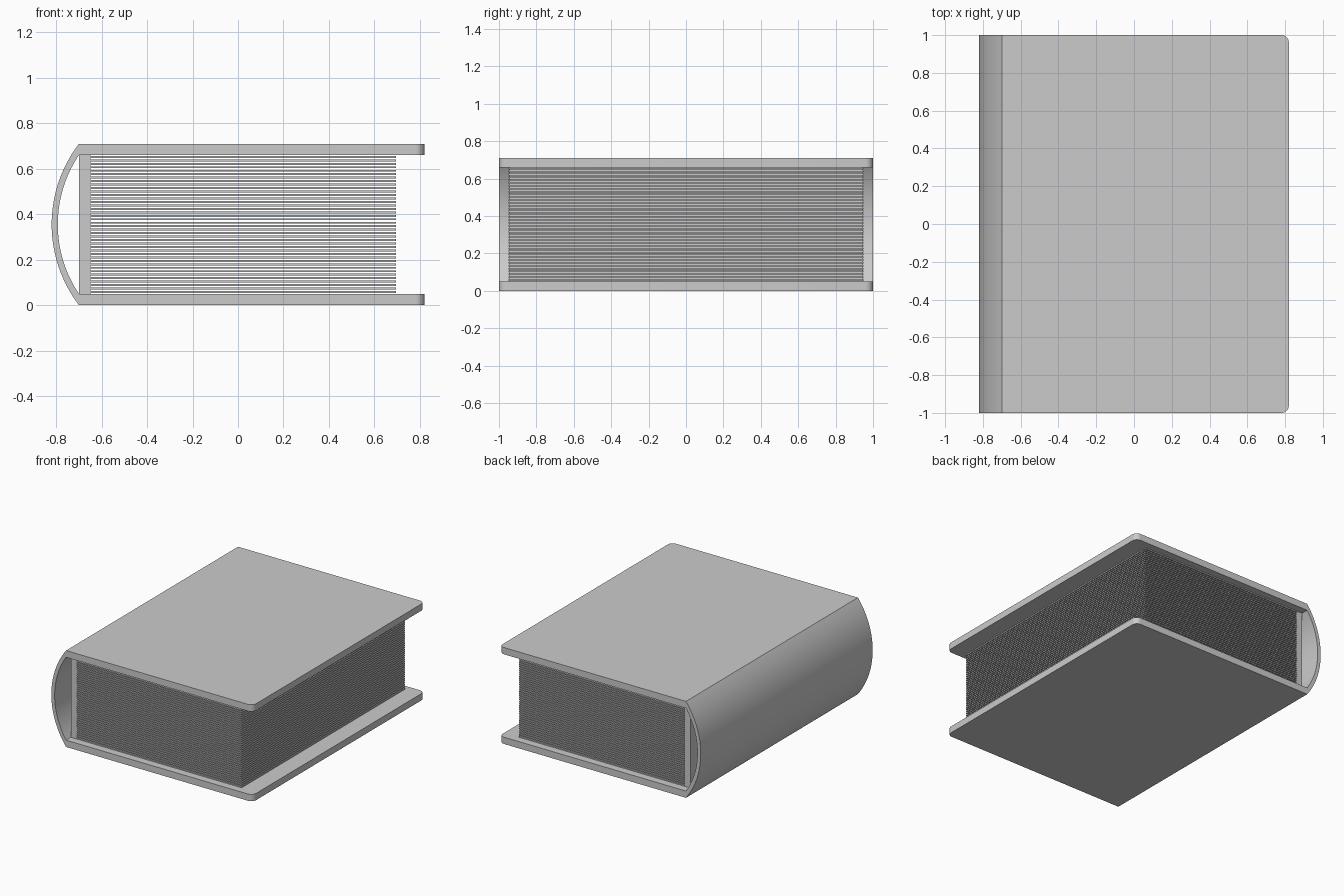
import bpy, bmesh, math

if "Cube" in bpy.data.objects:
    bpy.data.objects.remove(bpy.data.objects["Cube"])

H, T = 0.71, 0.05            # total height, cover thickness
X0, X1 = -0.70, 0.82         # hinge edge, fore edge of covers


def mesh_object(name, bm):
    bmesh.ops.recalc_face_normals(bm, faces=bm.faces)
    me = bpy.data.meshes.new(name)
    bm.to_mesh(me)
    bm.free()
    ob = bpy.data.objects.new(name, me)
    bpy.context.collection.objects.link(ob)
    return ob


def extrude_profile(name, points, offset):
    bm = bmesh.new()
    face = bm.faces.new([bm.verts.new(p) for p in points])
    ext = bmesh.ops.extrude_face_region(bm, geom=[face])
    verts = [g for g in ext["geom"] if isinstance(g, bmesh.types.BMVert)]
    bmesh.ops.translate(bm, vec=offset, verts=verts)
    return mesh_object(name, bm)


def add_box(bm, lo, hi):
    cube = bmesh.ops.create_cube(bm, size=1)["verts"]
    for v in cube:
        v.co = [(a + b) / 2 + c * (b - a) for a, b, c in zip(lo, hi, v.co)]


def smooth(ob):
    bpy.ops.object.select_all(action='DESELECT')
    ob.select_set(True)
    bpy.context.view_layer.objects.active = ob
    bpy.ops.object.shade_smooth_by_angle(angle=math.radians(30))


# Covers with rounded fore-edge corners
def cover(name, z, r=0.04, n=8):
    pts = [(X0, 1, z), (X0, -1, z)]
    for cy, start in ((-1 + r, -90), (1 - r, 0)):
        for i in range(n + 1):
            a = math.radians(start + 90 * i / n)
            pts.append((X1 - r + r * math.cos(a), cy + r * math.sin(a), z))
    smooth(extrude_profile(name, pts, (0, 0, T)))


cover("bottom_cover", 0)
cover("top_cover", H - T)


# Curved hollow spine
def arc(half, depth, n=32):
    rad = (half ** 2 + depth ** 2) / (2 * depth)
    top = math.asin(half / rad)
    angles = [top * (2 * i / n - 1) for i in range(n + 1)]
    return [(X0 - depth + rad - rad * math.cos(a), -1, H / 2 + rad * math.sin(a))
            for a in angles]


spine = extrude_profile("spine", arc(H / 2, 0.12) + arc(H / 2 - T, 0.093)[::-1], (0, 2, 0))
smooth(spine)

# Glued binding block
bm = bmesh.new()
add_box(bm, (X0, -0.945, T), (-0.65, 0.945, H - T))
mesh_object("binding", bm)

# Stack of separate pages
PAGES = 40
pitch = (H - 2 * T) / PAGES
bm = bmesh.new()
for i in range(PAGES):
    z = T + (i + 0.5) * pitch
    add_box(bm, (-0.65, -0.95, z - pitch * 0.28), (0.695, 0.95, z + pitch * 0.28))
mesh_object("pages", bm)
